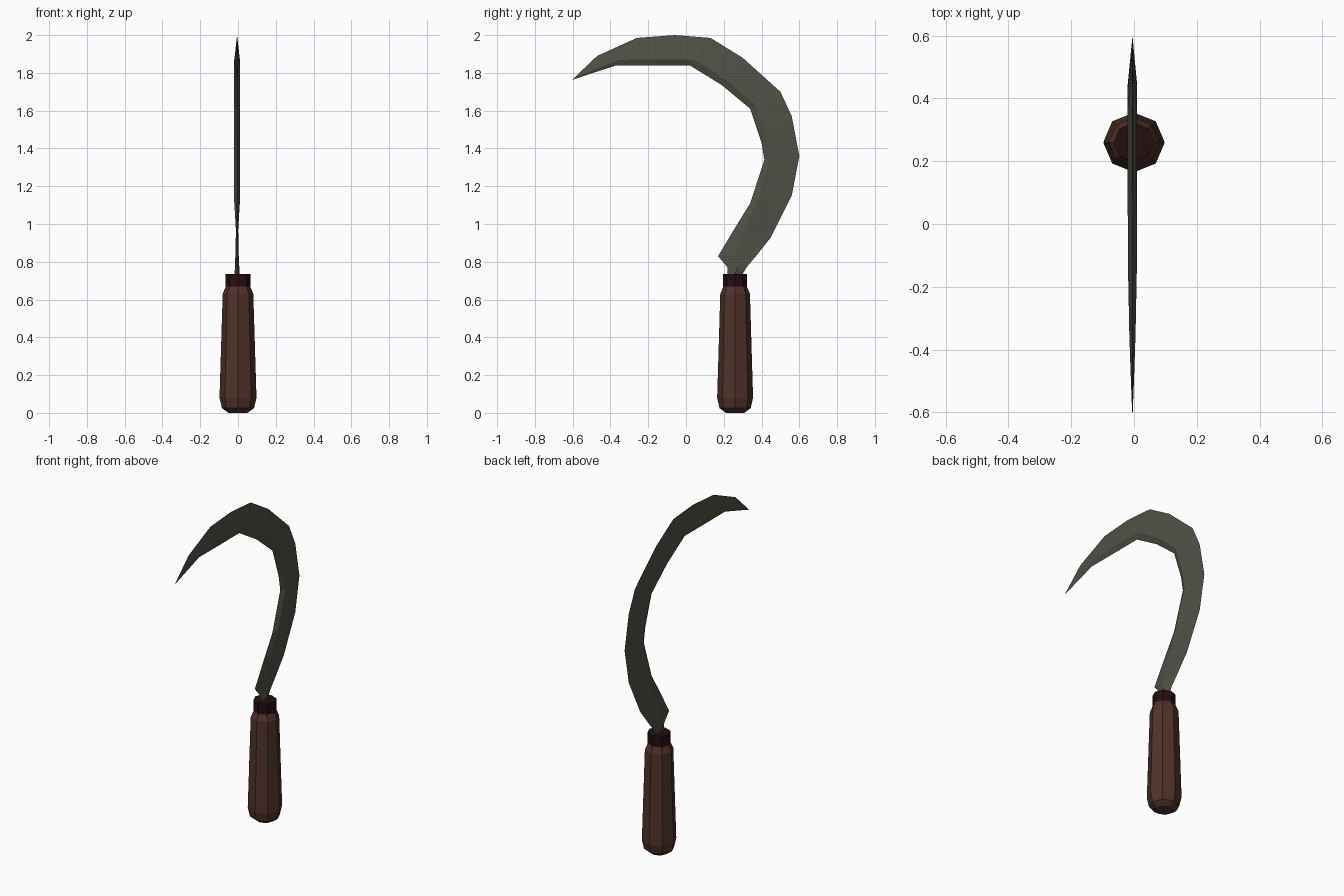
import bpy, bmesh, math

if "Cube" in bpy.data.objects:
    bpy.data.objects.remove(bpy.data.objects["Cube"])


def material(name, rgb):
    m = bpy.data.materials.new(name)
    m.diffuse_color = (*rgb, 1)
    m.use_nodes = True
    m.node_tree.nodes["Principled BSDF"].inputs["Base Color"].default_value = m.diffuse_color
    return m


def loft(name, rings, mat):
    """Skin a list of equal-length rings and cap both ends."""
    bm = bmesh.new()
    vs = [[bm.verts.new(p) for p in r] for r in rings]
    n = len(vs[0])
    for a, b in zip(vs, vs[1:]):
        for i in range(n):
            j = (i + 1) % n
            bm.faces.new((a[i], a[j], b[j], b[i]))
    bm.faces.new(vs[0])
    bm.faces.new(vs[-1])
    bmesh.ops.remove_doubles(bm, verts=bm.verts, dist=0.0005)
    bmesh.ops.recalc_face_normals(bm, faces=bm.faces)
    me = bpy.data.meshes.new(name)
    bm.to_mesh(me)
    bm.free()
    me.materials.append(mat)
    ob = bpy.data.objects.new(name, me)
    bpy.context.collection.objects.link(ob)
    return ob


def octagon(r, z, cy=0.26):
    return [(r * math.cos(k * math.pi / 4), cy + r * 0.97 * math.sin(k * math.pi / 4), z)
            for k in range(8)]


steel = material("dark_steel", (0.082, 0.082, 0.062))
wood = material("brown_wood", (0.080, 0.032, 0.022))
collar = material("dark_collar", (0.018, 0.004, 0.005))

# Wooden grip and collar: eight-sided turned profiles
loft("handle", [octagon(r, z) for r, z in
                [(0.05, 0), (0.085, 0.025), (0.098, 0.08), (0.081, 0.63), (0.065, 0.668)]], wood)
loft("ferrule", [octagon(0.065, z) for z in (0.66, 0.735)], collar)

# Blade: inner y, z / outer y, z / half thickness / ridge position from the inner edge
sections = [
    (0.22, 0.70, 0.28, 0.70, 0.013, 0.5),
    (0.22, 0.77, 0.32, 0.77, 0.012, 0.5),
    (0.17, 0.83, 0.37, 0.83, 0.009, 0.4),
    (0.26, 0.98, 0.45, 0.93, 0.006, 0.25),
    (0.34, 1.11, 0.56, 1.15, 0.015, 0.16),
    (0.415, 1.34, 0.60, 1.36, 0.015, 0.16),
    (0.40, 1.43, 0.56, 1.57, 0.015, 0.18),
    (0.34, 1.61, 0.50, 1.70, 0.015, 0.18),
    (0.19, 1.735, 0.30, 1.88, 0.015, 0.2),
    (0.02, 1.84, 0.13, 1.985, 0.015, 0.2),
    (-0.17, 1.84, -0.06, 2.00, 0.014, 0.2),
    (-0.37, 1.84, -0.26, 1.985, 0.010, 0.2),
    (-0.47, 1.807, -0.47, 1.89, 0.006, 0.2),
    (-0.60, 1.765, -0.60, 1.765, 0.0, 0.2),
]
cx = -0.005
rings = []
for iy, iz, oy, oz, h, f in sections:
    ry, rz = iy + (oy - iy) * f, iz + (oz - iz) * f
    rings.append([(cx, iy, iz), (cx + h, ry, rz), (cx, oy, oz), (cx - h, ry, rz)])
# replace the collapsed tip by a tiny ring so the end cap stays valid
ty, tz = sections[-1][0], sections[-1][1]
rings[-1] = [(cx, ty, tz - 0.001), (cx + 0.001, ty, tz), (cx, ty, tz + 0.001), (cx - 0.001, ty, tz)]
loft("blade", rings, steel)
